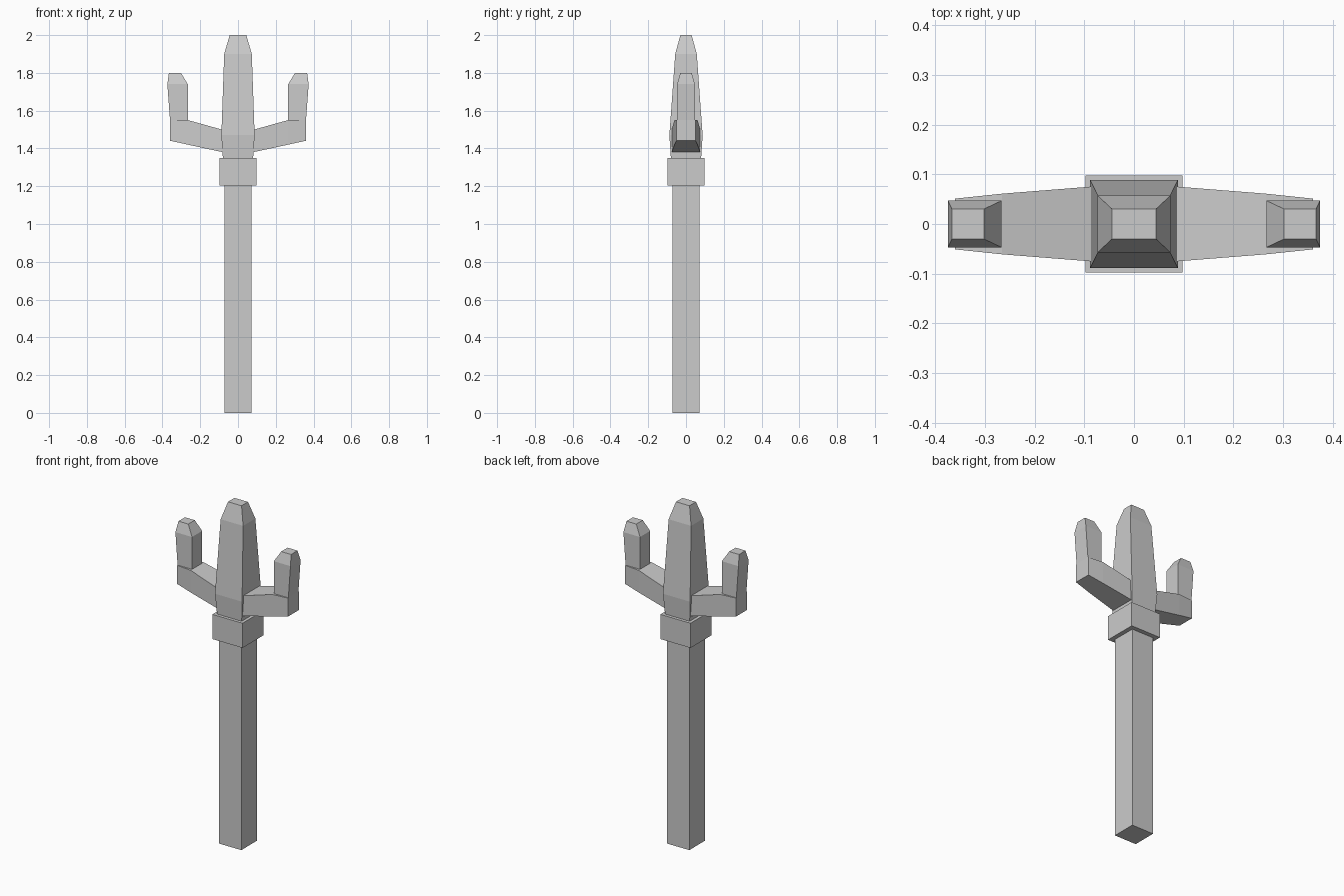
import bpy, bmesh

if "Cube" in bpy.data.objects:
    bpy.data.objects.remove(bpy.data.objects["Cube"])

metal = bpy.data.materials.new("plain grey")
metal.diffuse_color = (0.6, 0.6, 0.6, 1)
metal.use_nodes = True
metal.node_tree.nodes["Principled BSDF"].inputs["Base Color"].default_value = metal.diffuse_color


def loft(name, rings):
    """Skin a list of four-cornered rings and cap both ends."""
    bm = bmesh.new()
    loops = [[bm.verts.new(p) for p in ring] for ring in rings]
    for a, b in zip(loops, loops[1:]):
        for i in range(4):
            j = (i + 1) % 4
            bm.faces.new((a[i], a[j], b[j], b[i]))
    bm.faces.new(loops[0])
    bm.faces.new(loops[-1])
    bmesh.ops.recalc_face_normals(bm, faces=bm.faces)
    mesh = bpy.data.meshes.new(name)
    bm.to_mesh(mesh)
    bm.free()
    mesh.materials.append(metal)
    obj = bpy.data.objects.new(name, mesh)
    bpy.context.collection.objects.link(obj)
    return obj


def level(z, x0, x1, y):
    """Horizontal rectangle at height z."""
    return [(x0, -y, z), (x1, -y, z), (x1, y, z), (x0, y, z)]


def slice_x(x, z0, z1, y):
    """Upright rectangle at position x."""
    return [(x, -y, z0), (x, y, z0), (x, y, z1), (x, -y, z1)]


# Shaft and collar
loft("shaft", [level(z, -0.072, 0.072, 0.072) for z in (0, 1.21)])
loft("collar", [level(z, -0.098, 0.098, 0.098) for z in (1.205, 1.35)])

# Tapered centre prong
loft("centre_prong", [level(z, -x, x, y) for z, x, y in (
    (1.35, 0.08, 0.08), (1.47, 0.088, 0.088),
    (1.90, 0.073, 0.057), (2.0, 0.044, 0.03))])

# Side arms with upright prongs, mirrored left and right
for side, s in (("left", -1), ("right", 1)):
    loft(side + "_arm", [slice_x(s * x, z0, z1, y) for x, z0, z1, y in (
        (0.075, 1.379, 1.497, 0.076), (0.265, 1.42, 1.55, 0.061),
        (0.36, 1.441, 1.55, 0.051))])
    loft(side + "_prong", [level(z, s * x0, s * x1, y) for z, x0, x1, y in (
        (1.55, 0.266, 0.36, 0.047), (1.74, 0.266, 0.374, 0.047),
        (1.80, 0.302, 0.366, 0.03))])
